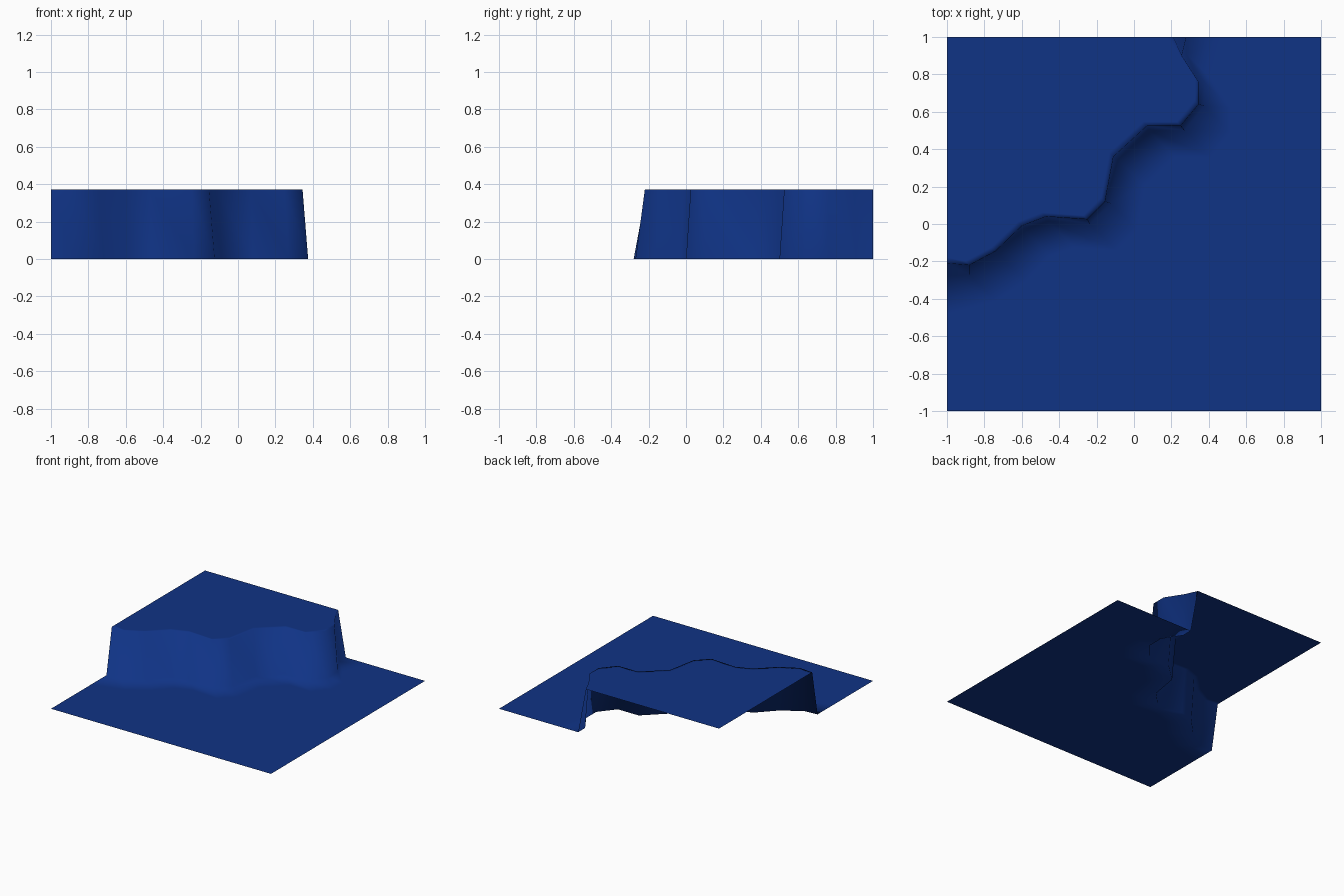
import bpy, bmesh

if "Cube" in bpy.data.objects:
    bpy.data.objects.remove(bpy.data.objects["Cube"])

HEIGHT = 0.372

# Cliff line as seen from above: rim (x, y), then foot (x, y)
CLIFF = [
    (-1.00, -0.21, -1.00, -0.28), (-0.88, -0.22, -0.88, -0.27),
    (-0.74, -0.145, -0.72, -0.165), (-0.60, -0.01, -0.59, -0.03),
    (-0.47, 0.04, -0.46, 0.015), (-0.25, 0.025, -0.235, 0.0),
    (-0.155, 0.12, -0.125, 0.11), (-0.11, 0.36, -0.085, 0.345),
    (0.07, 0.525, 0.08, 0.50), (0.25, 0.525, 0.27, 0.50),
    (0.345, 0.64, 0.375, 0.63), (0.345, 0.76, 0.375, 0.76),
    (0.255, 0.90, 0.28, 0.91), (0.21, 1.00, 0.28, 1.00),
]


def shifted(path, d):
    """Slide a path towards the low corner, keeping its ends on the tile border."""
    last = len(path) - 1
    return [(x, y - d) if i == 0 else (x + d, y) if i == last
            else (x + d * 0.7, y - d * 0.7) for i, (x, y) in enumerate(path)]


rim = [(a, b) for a, b, _, _ in CLIFF]
foot = [(c, d) for _, _, c, d in CLIFF]

bm = bmesh.new()


def row(path, z):
    return [bm.verts.new((x, y, z)) for x, y in path]


# Plateau border, rim, foot and floor border rows
rows = [row(shifted(rim, -0.03), HEIGHT), row(rim, HEIGHT),
        row(foot, 0), row(shifted(foot, 0.2), 0)]
for a, b in zip(rows, rows[1:]):
    for i in range(len(a) - 1):
        bm.faces.new((a[i], b[i], b[i + 1], a[i + 1]))

# Flat plateau and flat lower ground
bm.faces.new(rows[0] + row([(-1, 1)], HEIGHT))
bm.faces.new(rows[-1][::-1] + row([(-1, -1), (1, -1), (1, 1)], 0))
bmesh.ops.triangulate(bm, faces=[f for f in bm.faces if len(f.verts) > 4])
bmesh.ops.recalc_face_normals(bm, faces=bm.faces)
if sum(f.normal.z * f.calc_area() for f in bm.faces) < 0:
    bmesh.ops.reverse_faces(bm, faces=bm.faces)
for f in bm.faces:
    f.smooth = True

mesh = bpy.data.meshes.new("cliff_tile")
bm.to_mesh(mesh)
bm.free()
tile = bpy.data.objects.new("cliff_tile", mesh)
bpy.context.collection.objects.link(tile)

# Single deep blue colour
blue = bpy.data.materials.new("deep blue")
blue.diffuse_color = (0.005, 0.033, 0.235, 1)
blue.use_nodes = True
blue.node_tree.nodes["Principled BSDF"].inputs["Base Color"].default_value = blue.diffuse_color
mesh.materials.append(blue)
